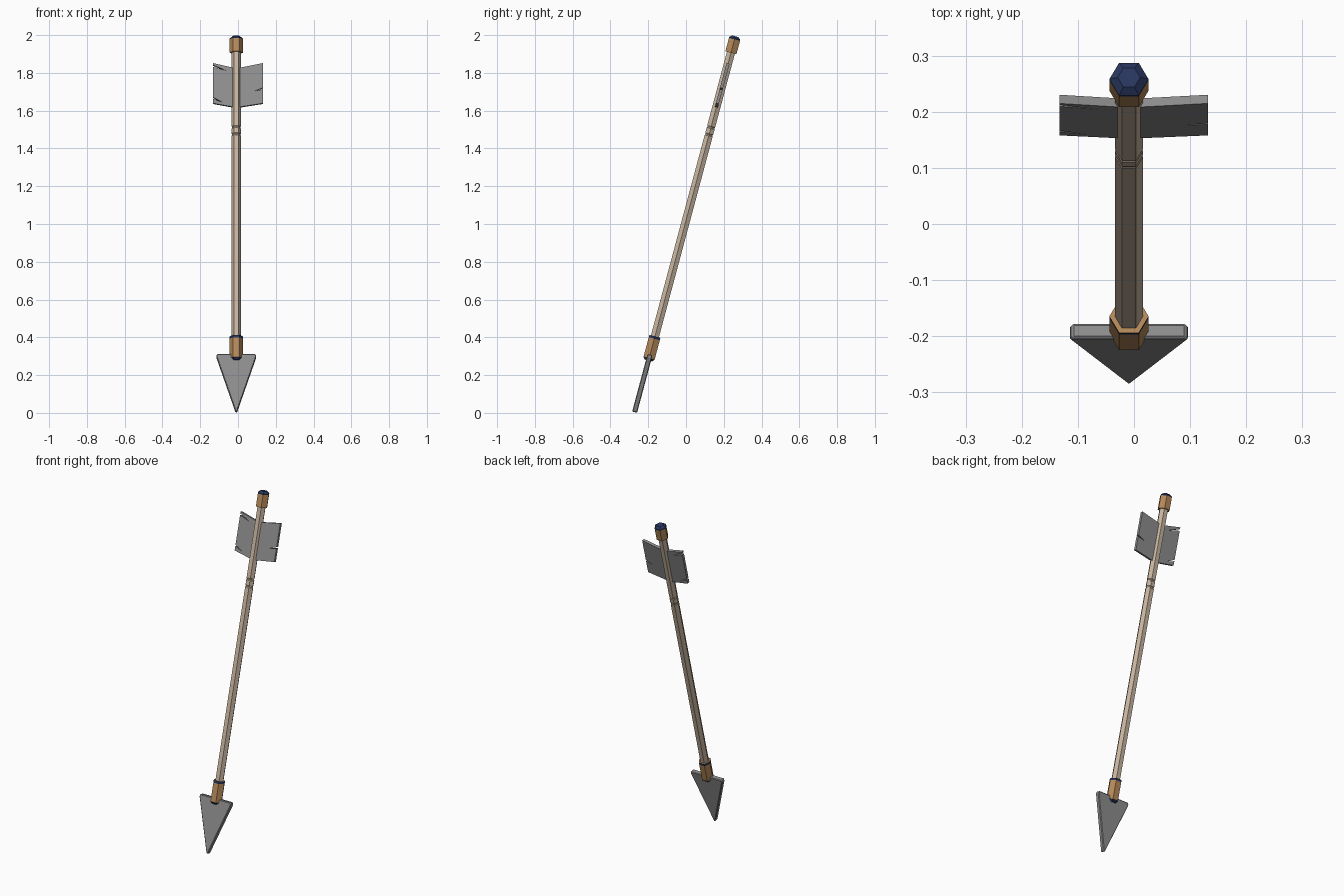
import bpy, bmesh, math
from mathutils import Matrix

if "Cube" in bpy.data.objects:
    bpy.data.objects.remove(bpy.data.objects["Cube"])

# Arrow axis: built upright from the tip, then leaned back 15 degrees
POSE = Matrix.Translation((0, -0.272, 0.004)) @ Matrix.Rotation(math.radians(-15), 4, 'X')
CX = -0.009  # shaft centre in x


def material(name, rgb):
    m = bpy.data.materials.new(name)
    m.diffuse_color = (*rgb, 1)
    m.use_nodes = True
    m.node_tree.nodes["Principled BSDF"].inputs["Base Color"].default_value = m.diffuse_color
    return m


wood = material("pale_wood", (0.57, 0.46, 0.35))
gold = material("bronze", (0.46, 0.25, 0.10))
blue = material("dark_blue", (0.022, 0.038, 0.115))
grey = material("grey", (0.27, 0.27, 0.27))


def finish(name, bm, mats):
    bmesh.ops.recalc_face_normals(bm, faces=bm.faces)
    me = bpy.data.meshes.new(name)
    bm.to_mesh(me)
    bm.free()
    for m in mats:
        me.materials.append(m)
    ob = bpy.data.objects.new(name, me)
    bpy.context.collection.objects.link(ob)
    ob.matrix_world = POSE
    return ob


def hex_turned(name, profile, mats, bands, caps):
    """Six-sided turned part from (radius, height) rings; bands = material per segment."""
    bm = bmesh.new()
    rings = [[bm.verts.new((CX + r * math.cos(i * math.pi / 3), r * math.sin(i * math.pi / 3), w))
              for i in range(6)] for r, w in profile]
    for a, b, mi in zip(rings, rings[1:], bands):
        for i in range(6):
            j = (i + 1) % 6
            bm.faces.new((a[i], a[j], b[j], b[i])).material_index = mi
    bm.faces.new(rings[0]).material_index = caps[0]
    bm.faces.new(rings[-1]).material_index = caps[1]
    return finish(name, bm, mats)


def plate(name, pts, thick, mat):
    """Flat outline in the x / axis plane, extruded evenly to both sides."""
    bm = bmesh.new()
    f = bm.faces.new([bm.verts.new((x, -thick / 2, w)) for x, w in pts])
    ext = bmesh.ops.extrude_face_region(bm, geom=[f])
    verts = [v for v in ext["geom"] if isinstance(v, bmesh.types.BMVert)]
    bmesh.ops.translate(bm, verts=verts, vec=(0, thick, 0))
    return finish(name, bm, [mat])


# Shaft with fine carved grooves below the feathers
shaft_profile = [(0.025, 0.30)]
for w in (1.52, 1.56):
    shaft_profile += [(0.025, w - 0.006), (0.0225, w - 0.003), (0.0225, w + 0.003), (0.025, w + 0.006)]
shaft_profile.append((0.025, 2.0))
hex_turned("shaft", shaft_profile, [wood], [0] * (len(shaft_profile) - 1), (0, 0))

# Socket holding the head: blue lower cap and blue band under the rim
hex_turned("head_socket", [(0.023, 0.283), (0.035, 0.295), (0.035, 0.402), (0.035, 0.415)],
           [gold, blue], [1, 0, 1], (1, 0))

# End cap with blue top
hex_turned("end_cap", [(0.035, 1.97), (0.035, 2.043), (0.035, 2.048), (0.020, 2.060)],
           [gold, blue], [0, 1, 1], (0, 1))

# Arrow head blade with chamfered edges
blade = plate("arrow_head", [(CX - 0.004, 0), (CX + 0.004, 0), (CX + 0.106, 0.302), (CX + 0.102, 0.315),
                             (CX - 0.102, 0.315), (CX - 0.106, 0.302)], 0.027, grey)
bev = blade.modifiers.new("chamfer", 'BEVEL')
bev.width = 0.004
bev.segments = 1

# Feather vanes with torn slits
plate("left_vane", [(CX, 1.668), (-0.133, 1.691), (-0.133, 1.716), (-0.082, 1.696), (-0.133, 1.724),
                    (-0.133, 1.891), (-0.063, 1.870), (-0.133, 1.901), (-0.133, 1.911), (CX, 1.882)],
      0.016, grey)
plate("right_vane", [(CX, 1.668), (0.132, 1.691), (0.132, 1.768), (0.088, 1.758), (0.132, 1.776),
                     (0.132, 1.911), (CX, 1.882)], 0.016, grey)
